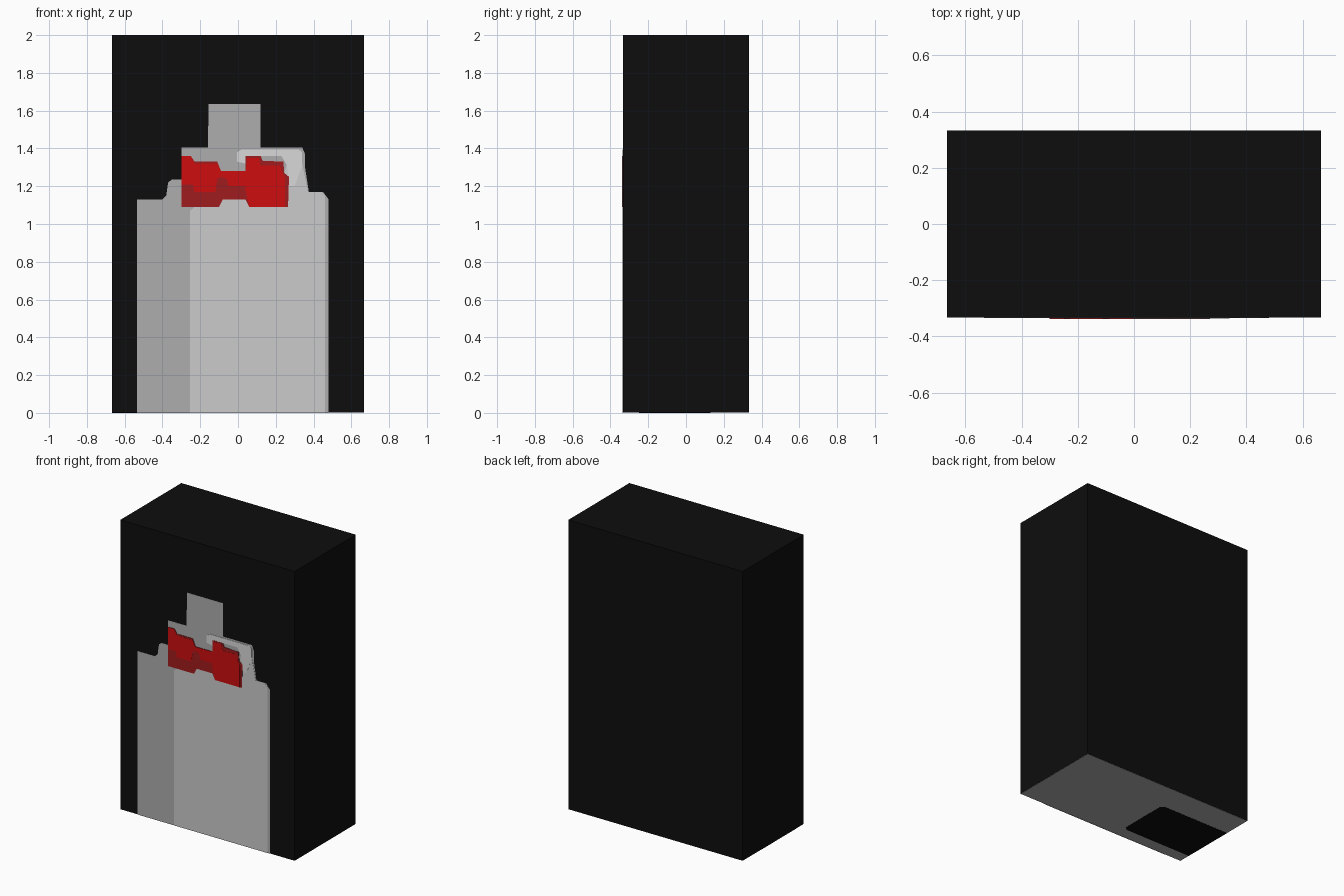
import bpy, bmesh

if "Cube" in bpy.data.objects:
    bpy.data.objects.remove(bpy.data.objects["Cube"])

W, D, H = 1.333, 0.667, 2.0
E = 0.002  # thickness of the painted plates


def lin(c):
    c /= 255
    return c / 12.92 if c <= 0.04045 else ((c + 0.055) / 1.055) ** 2.4


def material(name, r, g, b):
    m = bpy.data.materials.new(name)
    m.diffuse_color = (lin(r), lin(g), lin(b), 1)
    m.use_nodes = True
    m.node_tree.nodes["Principled BSDF"].inputs["Base Color"].default_value = m.diffuse_color
    return m


black = material("black", 13, 13, 13)
mid_grey = material("mid grey", 174, 174, 174)
light_grey = material("light grey", 203, 203, 203)
pale_grey = material("pale grey", 216, 216, 216)
red = material("red", 205, 13, 13)
dark_red = material("dark red", 160, 28, 30)


def prism(name, pts, axis, start, end, mat):
    """Extrude a 2D outline along y (front plates) or z (base plates)."""
    put = (lambda p, t: (p[0], t, p[1])) if axis == "y" else (lambda p, t: (p[0], p[1], t))
    bm = bmesh.new()
    face = bm.faces.new([bm.verts.new(put(p, start)) for p in pts])
    ext = bmesh.ops.extrude_face_region(bm, geom=[face])
    d = end - start
    bmesh.ops.translate(bm, verts=[v for v in ext["geom"] if isinstance(v, bmesh.types.BMVert)],
                        vec=(0, d, 0) if axis == "y" else (0, 0, d))
    bmesh.ops.recalc_face_normals(bm, faces=bm.faces)
    me = bpy.data.meshes.new(name)
    bm.to_mesh(me)
    bm.free()
    me.materials.append(mat)
    ob = bpy.data.objects.new(name, me)
    bpy.context.collection.objects.link(ob)


def rect(x0, y0, x1, y1):
    return [(x0, y0), (x1, y0), (x1, y1), (x0, y1)]


def front(name, pts, layer, mat):
    prism(name, pts, "y", -D / 2 + 0.001, -D / 2 - 0.001 * layer, mat)


# main block, resting on a thin coloured base
prism("block", rect(-W / 2, -D / 2, W / 2, D / 2), "z", E, H, black)
prism("base_plate", rect(-W / 2, -D / 2, W / 2, D / 2), "z", 0.001, E, mid_grey)
prism("base_patch", [(-W / 2, -.25), (-.15, -.25), (-.125, -.23), (-.125, .11),
                     (-.145, .13), (-W / 2, .13)], "z", 0, 0.0015, black)

# figure on the front
front("figure", [(-.535, 0), (.48, 0), (.48, 1.13), (.45, 1.17), (.375, 1.17), (.355, 1.3),
                 (.355, 1.37), (.34, 1.405), (.12, 1.405), (.12, 1.635), (-.155, 1.635),
                 (-.16, 1.405), (-.3, 1.405), (-.3, 1.235), (-.35, 1.235), (-.37, 1.22),
                 (-.38, 1.15), (-.4, 1.13), (-.535, 1.13)], 1, mid_grey)
front("body_panel", [(-.255, 0), (.46, 0), (.46, 1.15), (.44, 1.17), (.37, 1.17), (.34, 1.32),
                     (.26, 1.32), (.2, 1.13), (-.1, 1.13), (-.12, 1.09), (-.23, 1.09),
                     (-.255, 1.07)], 2, light_grey)
front("collar_trim", [(-.005, 1.33), (.04, 1.32), (.05, 1.36), (.23, 1.36), (.26, 1.31),
                      (.265, 1.2), (.3, 1.2), (.34, 1.31), (.34, 1.38), (.32, 1.395),
                      (.02, 1.395), (-.005, 1.38)], 3, pale_grey)

# bow
front("bow", [(-.3, 1.09), (-.1, 1.09), (-.08, 1.13), (.04, 1.13), (.06, 1.09), (.265, 1.09),
              (.27, 1.25), (.245, 1.27), (.24, 1.33), (.13, 1.335), (.12, 1.36), (.04, 1.36),
              (.04, 1.28), (-.09, 1.28), (-.11, 1.33), (-.23, 1.33), (-.25, 1.36), (-.3, 1.36)],
      4, dark_red)
front("bow_left_wing", [(-.3, 1.21), (-.24, 1.21), (-.23, 1.17), (-.12, 1.17), (-.11, 1.24),
                        (-.09, 1.25), (-.06, 1.24), (-.05, 1.2), (.04, 1.2), (.04, 1.28),
                        (-.09, 1.28), (-.11, 1.32), (-.23, 1.32), (-.25, 1.36), (-.3, 1.36)],
      5, red)
front("bow_right_wing", [(.04, 1.18), (.06, 1.09), (.25, 1.09), (.25, 1.24), (.22, 1.31),
                         (.12, 1.31), (.11, 1.35), (.05, 1.35), (.04, 1.28)], 5, red)
